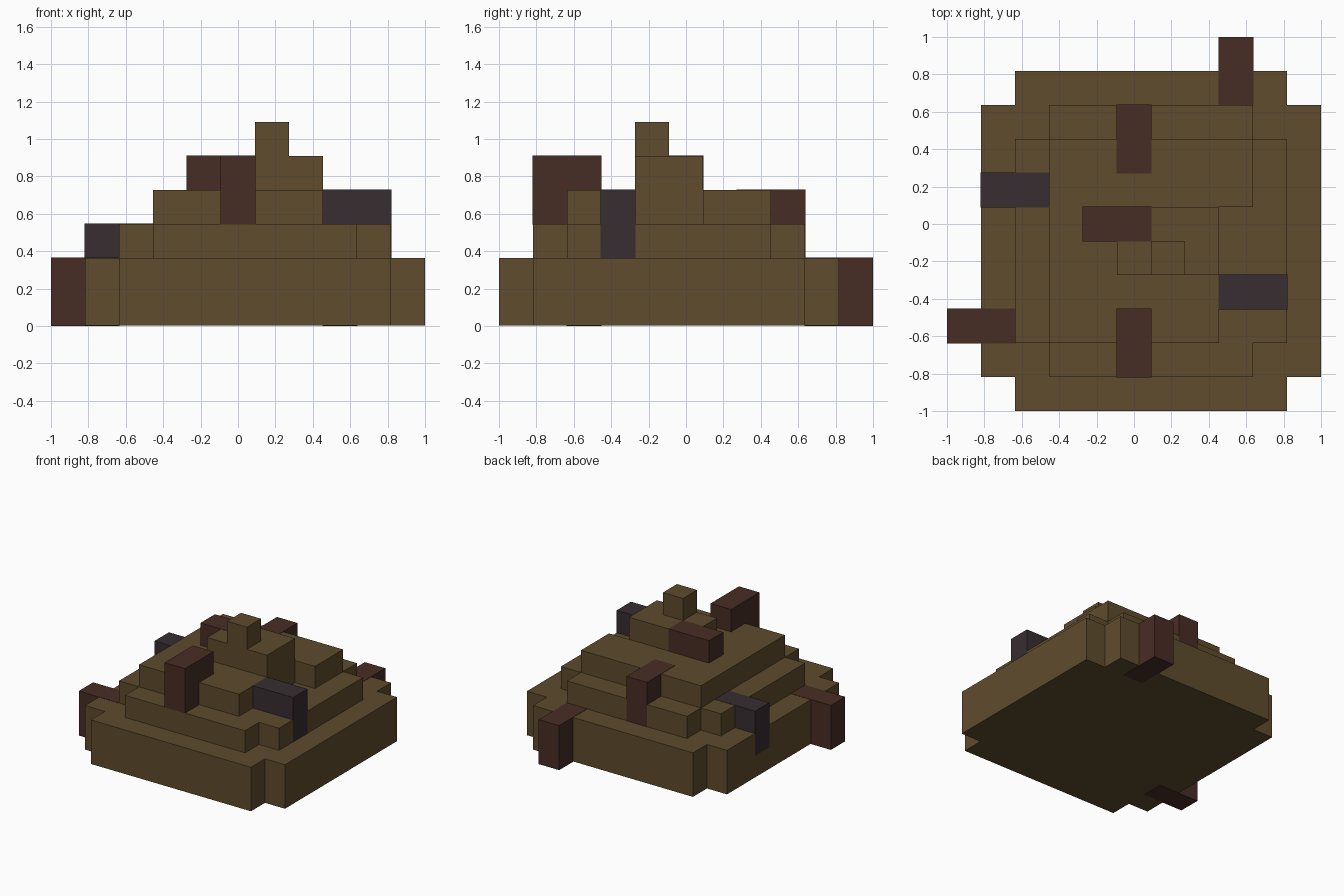
import bpy, bmesh

if "Cube" in bpy.data.objects:
    bpy.data.objects.remove(bpy.data.objects["Cube"])

U = 2 / 11      # size of one block
EPS = 0.002     # keeps accent blocks just proud of the mound


def material(name, rgb):
    m = bpy.data.materials.new(name)
    m.diffuse_color = (*rgb, 1)
    m.use_nodes = True
    m.node_tree.nodes["Principled BSDF"].inputs["Base Color"].default_value = m.diffuse_color
    return m


earth = material("earth_brown", (0.112, 0.072, 0.026))
rust = material("rust_brown", (0.064, 0.026, 0.018))
slate = material("dark_slate", (0.038, 0.027, 0.031))


def prism(name, outline, z0, z1, mat):
    """Extrude an outline of (x, y) points between two heights."""
    bm = bmesh.new()
    face = bm.faces.new([bm.verts.new((x, y, z0)) for x, y in outline])
    top = bmesh.ops.extrude_face_region(bm, geom=[face])["geom"]
    bmesh.ops.translate(bm, vec=(0, 0, z1 - z0),
                        verts=[g for g in top if isinstance(g, bmesh.types.BMVert)])
    bmesh.ops.recalc_face_normals(bm, faces=bm.faces)
    mesh = bpy.data.meshes.new(name)
    bm.to_mesh(mesh)
    bm.free()
    mesh.materials.append(mat)
    obj = bpy.data.objects.new(name, mesh)
    bpy.context.collection.objects.link(obj)
    return obj


def grid(points):
    return [(x * U - 1, y * U - 1) for x, y in points]


def rect(x0, y0, x1, y1):
    return [(x0, y0), (x1, y0), (x1, y1), (x0, y1)]


def notched(x0, y0, x1, y1):
    """Rectangle with one block missing at each corner."""
    return [(x0 + 1, y0), (x1 - 1, y0), (x1 - 1, y0 + 1), (x1, y0 + 1),
            (x1, y1 - 1), (x1 - 1, y1 - 1), (x1 - 1, y1), (x0 + 1, y1),
            (x0 + 1, y1 - 1), (x0, y1 - 1), (x0, y0 + 1), (x0 + 1, y0 + 1)]


# Stepped mound: name, outline, bottom and top in blocks
tiers = [
    ("base_tier", notched(1, 0, 11, 10), 0, 2),
    ("second_tier", notched(2, 1, 10, 9), 2, 3),
    ("third_tier", [(3, 2), (8, 2), (8, 6), (9, 6), (9, 8), (3, 8)], 3, 4),
    ("fourth_tier", [(5, 4), (8, 4), (8, 6), (6, 6), (6, 5), (5, 5)], 4, 5),
    ("peak_block", rect(6, 4, 7, 5), 5, 6),
]
for name, outline, z0, z1 in tiers:
    prism(name, grid(outline), z0 * U + (EPS if z0 == 0 else 0), z1 * U, earth)

# Accent blocks set into the steps: name, x0, y0, x1, y1, z0, z1, material
accents = [
    ("front_rust_block", 5, 1, 6, 3, 3, 5, rust),
    ("back_rust_block", 5, 7, 6, 9, 2, 4, rust),
    ("top_rust_block", 4, 5, 6, 6, 4, 5, rust),
    ("left_rust_block", 0, 2, 2, 3, 0, 2, rust),
    ("back_corner_rust_block", 8, 9, 9, 11, 0, 2, rust),
    ("right_slate_block", 8, 3, 10, 4, 2, 4, slate),
    ("left_slate_block", 1, 6, 3, 7, 1, 3, slate),
]


def clamp(v):
    return max(-1, min(1, v))


for name, x0, y0, x1, y1, z0, z1, mat in accents:
    (ax, ay), (bx, by) = grid([(x0, y0), (x1, y1)])
    outline = rect(clamp(ax - EPS), clamp(ay - EPS), clamp(bx + EPS), clamp(by + EPS))
    prism(name, outline, max(0, z0 * U - EPS), z1 * U + EPS, mat)
